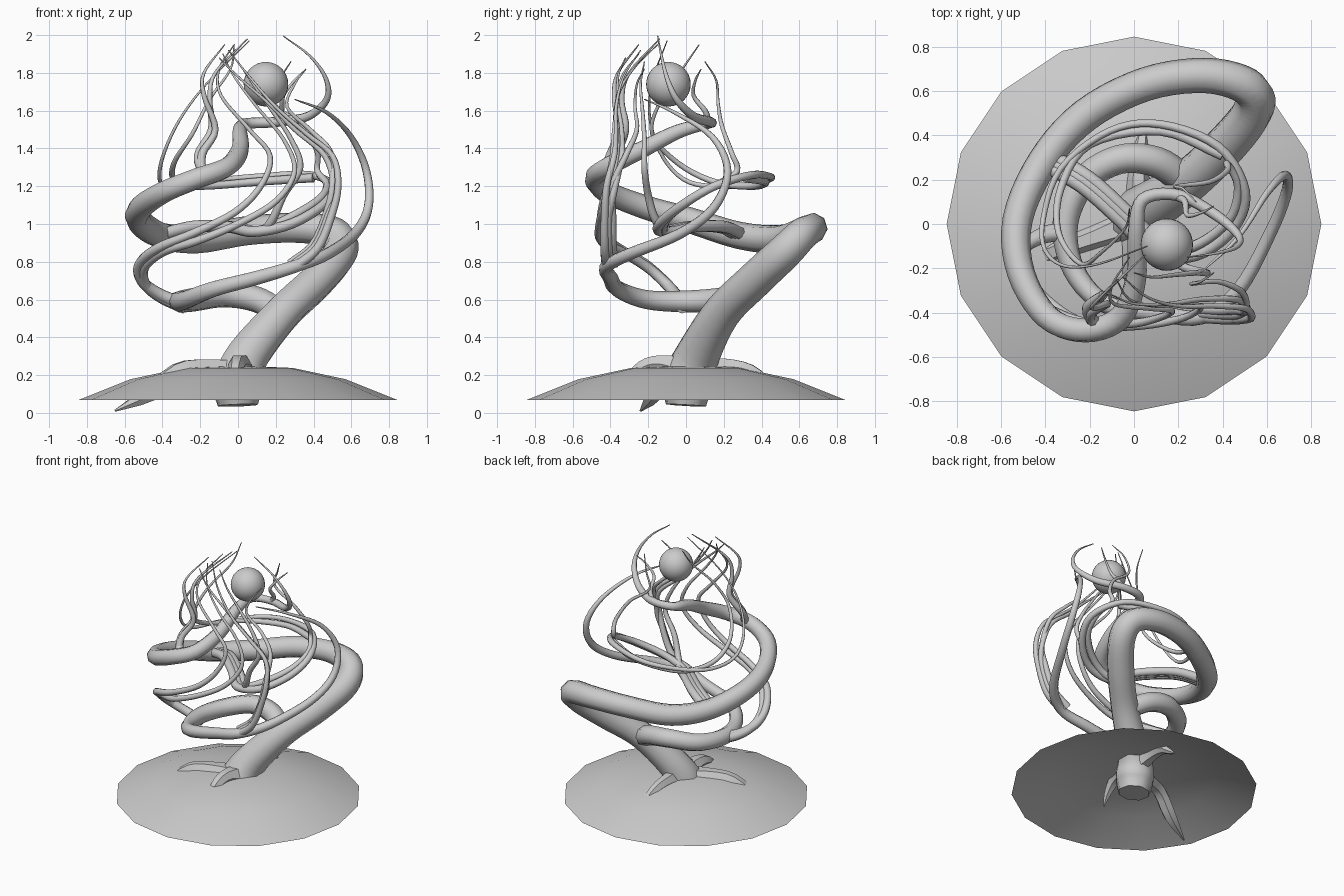
import bpy, bmesh, math
from mathutils import Vector


def catmull(pts, steps):
    # smooth interpolation of (x, y, z, radius) points
    p = [Vector(q) for q in pts]
    p = [2 * p[0] - p[1]] + p + [2 * p[-1] - p[-2]]
    out = []
    for i in range(1, len(p) - 2):
        a, b, c, d = p[i - 1:i + 3]
        for k in range(steps):
            t = k / steps
            out.append(0.5 * (2 * b + (c - a) * t + (2 * a - 5 * b + 4 * c - d) * t * t
                              + (3 * b - a - 3 * c + d) * t ** 3))
    return out + [p[-2]]


def tube(name, pts, steps=5, res=2):
    cu = bpy.data.curves.new(name, 'CURVE')
    cu.dimensions = '3D'
    cu.bevel_depth = 1.0
    cu.bevel_resolution = res
    cu.use_fill_caps = True
    path = catmull(pts, steps)
    sp = cu.splines.new('POLY')
    sp.points.add(len(path) - 1)
    for q, v in zip(sp.points, path):
        q.co = (v[0], v[1], v[2], 1)
        q.radius = max(v[3], 0.003)
    ob = bpy.data.objects.new(name, cu)
    bpy.context.collection.objects.link(ob)
    bpy.ops.object.select_all(action='DESELECT')
    ob.select_set(True)
    bpy.context.view_layer.objects.active = ob
    bpy.ops.object.convert(target='MESH')
    bpy.ops.object.shade_smooth_by_angle(angle=math.radians(50))


def strand(name, pts, r0, r1):
    # thin branch with an even taper
    n = len(pts) - 1
    tube(name, [(*p, r0 + (r1 - r0) * (i / n) ** 1.1) for i, p in enumerate(pts)])


# domed ground disc
bm = bmesh.new()
prev = None
for r, z in [(.845, .068), (.57, .178), (.29, .238)]:
    ring = [bm.verts.new((r * math.cos(a), r * math.sin(a), z))
            for a in (math.tau * i / 16 for i in range(16))]
    if prev:
        for i in range(16):
            j = (i + 1) % 16
            bm.faces.new((prev[i], prev[j], ring[j], ring[i]))
    prev = ring
top = bm.verts.new((0, 0, .25))
for i in range(16):
    bm.faces.new((prev[i], prev[(i + 1) % 16], top))
for f in bm.faces:
    f.smooth = True
me = bpy.data.meshes.new("ground_mound")
bm.to_mesh(me)
bm.free()
bpy.context.collection.objects.link(bpy.data.objects.new("ground_mound", me))

# glowing orb
bpy.ops.mesh.primitive_uv_sphere_add(segments=32, ring_count=16, radius=.118, location=(.148, -.093, 1.74))
bpy.context.object.name = "orb"
bpy.ops.object.shade_smooth()

# spiralling main trunk
tube("trunk", [
    (0, 0, .04, .11), (.0, .01, .16, .14), (.05, .06, .3, .12), (.24, .19, .53, .1), (.42, .36, .7, .097),
    (.54, .52, .85, .094), (.51, .62, .95, .086), (.32, .67, .98, .08), (.05, .63, .965, .077),
    (-.22, .49, .92, .076), (-.41, .28, .94, .072), (-.525, .02, 1.02, .068), (-.51, -.22, 1.09, .063),
    (-.39, -.42, 1.17, .058), (-.22, -.48, 1.24, .056), (-.06, -.42, 1.3, .053), (.01, -.24, 1.39, .048),
    (.01, -.04, 1.49, .04), (.04, .11, 1.53, .03), (.2, .13, 1.54, .027), (.37, .04, 1.57, .024),
    (.47, -.05, 1.66, .018), (.465, -.1, 1.77, .012), (.38, -.13, 1.89, .007), (.24, -.15, 1.995, .003)])

# low side branch sweeping round the front to the right
tube("low_branch", [
    (.24, .19, .52, .07), (.1, .28, .6, .07), (-.07, .29, .625, .067), (-.23, .19, .6, .064),
    (-.31, 0, .59, .058), (-.27, -.21, .6, .05), (-.13, -.36, .655, .044), (.1, -.4, .715, .04),
    (.3, -.42, .775, .036), (.47, -.3, .84, .032), (.62, -.03, .95, .028), (.69, .15, 1.09, .025),
    (.68, .22, 1.28, .021), (.6, .14, 1.46, .016), (.47, -.06, 1.59, .01), (.3, -.22, 1.66, .003)])

# claw-like roots piercing the mound
tube("root_left", [(-.02, 0, .2, .09), (-.18, -.06, .235, .055), (-.32, -.11, .22, .048),
                   (-.47, -.17, .1, .045), (-.65, -.24, .012, .006)], 3, 1)
tube("root_back", [(.03, .04, .22, .08), (.02, .2, .245, .05), (.03, .34, .225, .036),
                   (.05, .45, .15, .02), (.07, .52, .1, .004)], 3, 1)
tube("root_front", [(.02, -.02, .23, .08), (.0, -.14, .26, .052), (-.01, -.23, .24, .042),
                    (-.02, -.31, .17, .025), (-.03, -.36, .1, .004)], 3, 1)

# bundle bending out to the left, then rising across the front
left_base = [(-.3, -.04, .58), (-.42, -.06, .63), (-.51, -.12, .7), (-.52, -.22, .79), (-.42, -.36, .875)]
left_ends = [
    [(-.24, -.44, .95), (-.02, -.45, 1.06), (.12, -.42, 1.2), (.17, -.39, 1.36), (.06, -.38, 1.5),
     (-.09, -.36, 1.68), (-.1, -.28, 1.82), (-.02, -.15, 1.95)],
    [(-.22, -.45, .91), (.0, -.46, 1.0), (.2, -.43, 1.12), (.3, -.38, 1.28), (.24, -.36, 1.45),
     (.1, -.37, 1.62), (-.02, -.34, 1.78), (-.08, -.25, 1.9)],
]
for k, end in enumerate(left_ends):
    base = [(x + .022 * k, y + .02 * k, z - .022 * k) for x, y, z in left_base]
    strand(f"left_strand_{k + 1}", base + end, .034, .003)

# bundle leaving the low branch at the front right corner
right_base = [(.3, -.42, .77), (.42, -.43, .87), (.49, -.43, 1.03)]
right_ends = [
    [(.53, -.42, 1.2), (.5, -.38, 1.36), (.36, -.37, 1.48), (.2, -.37, 1.62), (.06, -.33, 1.78), (-.05, -.24, 1.92)],
    [(.51, -.38, 1.18), (.46, -.34, 1.36), (.3, -.34, 1.5), (.16, -.36, 1.64), (0, -.36, 1.78), (-.1, -.32, 1.88)],
    [(.5, -.39, 1.2), (.49, -.31, 1.38), (.38, -.26, 1.5), (.26, -.27, 1.62), (.3, -.26, 1.74), (.36, -.22, 1.82)],
]
for k, end in enumerate(right_ends):
    base = [(x - .012 * k, y + .02 * k, z + .008 * k) for x, y, z in right_base]
    strand(f"right_strand_{k + 1}", base + end, .026, .003)

# inner bundle crossing the middle from the trunk
inner_base = [(-.4, .29, .94), (-.22, .19, .985), (-.04, .03, .985), (.1, -.11, .96)]
inner_ends = [
    # long loop round the back and up the left
    [(.28, -.14, 1.0), (.45, -.02, 1.1), (.5, .15, 1.2), (.38, .35, 1.26), (.12, .45, 1.25), (-.11, .42, 1.23),
     (-.33, .25, 1.2), (-.41, .02, 1.22), (-.4, -.12, 1.35), (-.31, -.19, 1.55), (-.16, -.18, 1.75),
     (.06, -.1, 1.97)],
    # shorter loop ending behind the orb
    [(.27, -.1, 1.03), (.43, .02, 1.13), (.47, .17, 1.21), (.42, .27, 1.28), (.42, .24, 1.38),
     (.34, .19, 1.52), (.19, .17, 1.64), (.22, .16, 1.76), (.28, .1, 1.86)],
    # straight riser under the orb
    [(.18, -.16, 1.02), (.24, -.2, 1.15), (.33, -.22, 1.3), (.28, -.22, 1.45), (.18, -.23, 1.6),
     (.08, -.24, 1.74), (.0, -.22, 1.86)],
]
for k, end in enumerate(inner_ends):
    base = [(x + .018 * (k - 1), y + .018 * (k - 1), z) for x, y, z in inner_base]
    strand(f"inner_strand_{k + 1}", base + end, .034, .003)

# twigs from the upper trunk and the back loop
strand("upper_twig_1", [(-.17, -.46, 1.26), (-.21, -.38, 1.36), (-.14, -.32, 1.5), (-.15, -.34, 1.66),
                        (-.12, -.3, 1.8), (.05, -.14, 1.98)], .03, .003)
strand("upper_twig_2", [(-.19, -.45, 1.25), (-.19, -.4, 1.37), (-.12, -.36, 1.5), (-.18, -.38, 1.68),
                        (-.18, -.36, 1.8), (-.07, -.25, 1.95)], .026, .003)
strand("upper_twig_3", [(.2, .12, 1.54), (.23, .1, 1.6), (.24, .04, 1.68), (.3, .05, 1.76), (.36, .08, 1.82)],
       .018, .003)
strand("back_twig", [(.4, .31, 1.245), (.12, .42, 1.225), (-.2, .36, 1.2), (-.33, .16, 1.22), (-.34, -.04, 1.32),
                     (-.24, -.18, 1.48), (-.15, -.13, 1.66), (-.04, -.02, 1.82), (-.02, .07, 1.95)], .024, .003)
